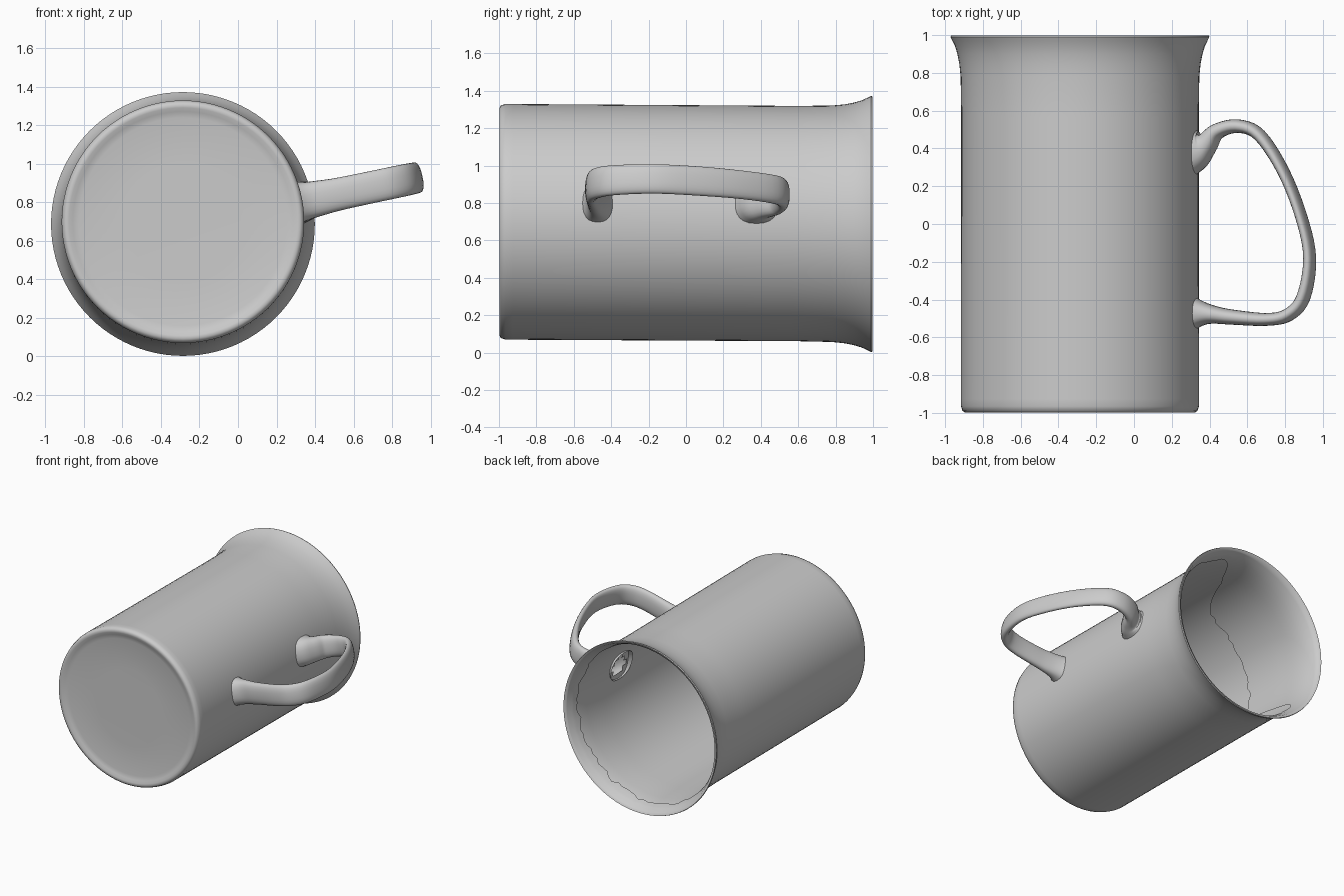
import bpy, bmesh, math, random
from mathutils import Vector

if "Cube" in bpy.data.objects:
    bpy.data.objects.remove(bpy.data.objects["Cube"])

random.seed(4)
N = 96                      # segments around the mug
CX = -0.286                 # mug axis position

clay = bpy.data.materials.new("grey clay")
clay.diffuse_color = (0.6, 0.6, 0.6, 1)
clay.use_nodes = True
clay.node_tree.nodes["Principled BSDF"].inputs["Base Color"].default_value = clay.diffuse_color


def finish(name, bm):
    me = bpy.data.meshes.new(name)
    bm.to_mesh(me)
    bm.free()
    ob = bpy.data.objects.new(name, me)
    bpy.context.collection.objects.link(ob)
    me.materials.append(clay)
    bpy.context.view_layer.objects.active = ob
    ob.select_set(True)
    bpy.ops.object.shade_smooth_by_angle(angle=math.radians(45))
    ob.select_set(False)


def bridge(bm, a, b):
    n = len(a)
    for i in range(n):
        j = (i + 1) % n
        bm.faces.new((a[i], a[j], b[j], b[i]))


# Wall radius along the axis
WALL = [(-0.965, 0.63), (0.6, 0.629), (0.78, 0.632), (0.85, 0.639),
        (0.90, 0.649), (0.94, 0.661), (0.97, 0.675), (0.99, 0.685)]


def radius(y):
    for (y0, r0), (y1, r1) in zip(WALL, WALL[1:]):
        if y <= y1:
            return r0 + (r1 - r0) * max(0, (y - y0) / (y1 - y0))
    return WALL[-1][1]


def point(y, r, a):
    cz = 0.694 - 0.006 * y  # the axis leans very slightly
    return Vector((CX + r * math.cos(a), y, cz + r * math.sin(a)))


ANG = [2 * math.pi * i / N for i in range(N)]

# Mug shell: recessed base, rounded foot, wall, flared rim
prof = [(-0.978, 0.30), (-0.98, 0.54), (-0.987, 0.572), (-0.997, 0.592),
        (-0.998, 0.608), (-0.99, 0.622)]
ys = [-0.965 + 1.565 * i / 40 for i in range(41)]
prof += [(y, radius(y)) for y in ys] + WALL[2:] + [(0.998, 0.682)]
bm = bmesh.new()
rings = [[bm.verts.new(point(y, r, a)) for a in ANG] for y, r in prof]
for a, b in zip(rings, rings[1:]):
    bridge(bm, a, b)
hub = bm.verts.new(point(-0.977, 0, 0))
for i in range(N):
    bm.faces.new((hub, rings[0][(i + 1) % N], rings[0][i]))


# Inner lining: shallow around most of the rim, deep on one side, ragged edge
def lining_depth(a):
    d = math.degrees(a)
    def step(t):
        t = min(1, max(0, t))
        return t * t * (3 - 2 * t)
    return 0.1 + 0.64 * step((d - 75) / 40) * step((220 - d) / 25)


depth = [lining_depth(a) + random.uniform(-0.018, 0.018) for a in ANG]
prev = rings[-1]
for k in range(13):
    s = (k / 12) ** 1.3
    ring = []
    for a, d in zip(ANG, depth):
        y = 0.99 - s * d
        ring.append(bm.verts.new(point(y, radius(y) - 0.022, a)))
    bridge(bm, prev, ring)
    prev = ring

# Openings where the hollow handle meets the wall
holes = [f for f in bm.faces if f.calc_center_median().x > 0.28 and any(
    ((f.calc_center_median().y - y0) / ry) ** 2
    + ((f.calc_center_median().z - 0.80) / 0.075) ** 2 < 1
    for y0, ry in ((0.385, 0.08), (-0.475, 0.05)))]
bmesh.ops.delete(bm, geom=holes, context='FACES')
bmesh.ops.recalc_face_normals(bm, faces=bm.faces)
finish("mug_body", bm)

# Handle stations: x, y, half thickness, half width
path = [(0.310, 0.375, 0.135, 0.115), (0.350, 0.385, 0.100, 0.105),
        (0.385, 0.425, 0.062, 0.095), (0.440, 0.490, 0.042, 0.088),
        (0.550, 0.518, 0.036, 0.080), (0.665, 0.470, 0.032, 0.078),
        (0.790, 0.280, 0.028, 0.078), (0.885, 0.040, 0.027, 0.080),
        (0.930, -0.180, 0.029, 0.080), (0.896, -0.390, 0.033, 0.082),
        (0.815, -0.482, 0.034, 0.083), (0.700, -0.505, 0.034, 0.083),
        (0.520, -0.493, 0.040, 0.085), (0.420, -0.480, 0.048, 0.092),
        (0.360, -0.474, 0.066, 0.098), (0.310, -0.472, 0.095, 0.108)]
pts = [Vector(p) for p in path]
pts = [2 * pts[0] - pts[1]] + pts + [2 * pts[-1] - pts[-2]]


def spline(i, t):
    a, b, c, d = pts[i - 1:i + 3]
    return 0.5 * (2 * b + (c - a) * t + (2 * a - 5 * b + 4 * c - d) * t * t
                  + (3 * b - a - 3 * c + d) * t ** 3)


STEPS = 5
line = [spline(i, k / STEPS) for i in range(1, len(path)) for k in range(STEPS)]
line.append(pts[-2])

# Handle: flattened oval swept along the path, tilted up away from the mug
SLOPE = 0.21
across = Vector((-SLOPE, 0, 1)).normalized()
cen = [Vector((p[0], p[1], 0.805 + SLOPE * (p[0] - 0.34))) for p in line]
bm = bmesh.new()
prev = None
M = 24
for i, p in enumerate(line):
    tan = (cen[min(i + 1, len(cen) - 1)] - cen[max(i - 1, 0)]).normalized()
    # roots face straight into the wall
    if p[0] < 0.40:
        k = min(1, (0.40 - p[0]) / 0.06)
        side = 1 if p[1] > 0 else -1
        tan = tan.lerp(Vector((side, 0, side * SLOPE)).normalized(), k).normalized()
    nor = across.cross(tan).normalized()
    ring = []
    for j in range(M):
        a = 2 * math.pi * j / M
        c, s = math.cos(a), math.sin(a)
        u = math.copysign(abs(c) ** 0.85, c) * p[2]
        v = math.copysign(abs(s) ** 0.85, s) * p[3]
        ring.append(bm.verts.new(cen[i] + nor * u + across * v))
    if prev:
        bridge(bm, prev, ring)
    prev = ring
bmesh.ops.recalc_face_normals(bm, faces=bm.faces)
finish("handle", bm)
